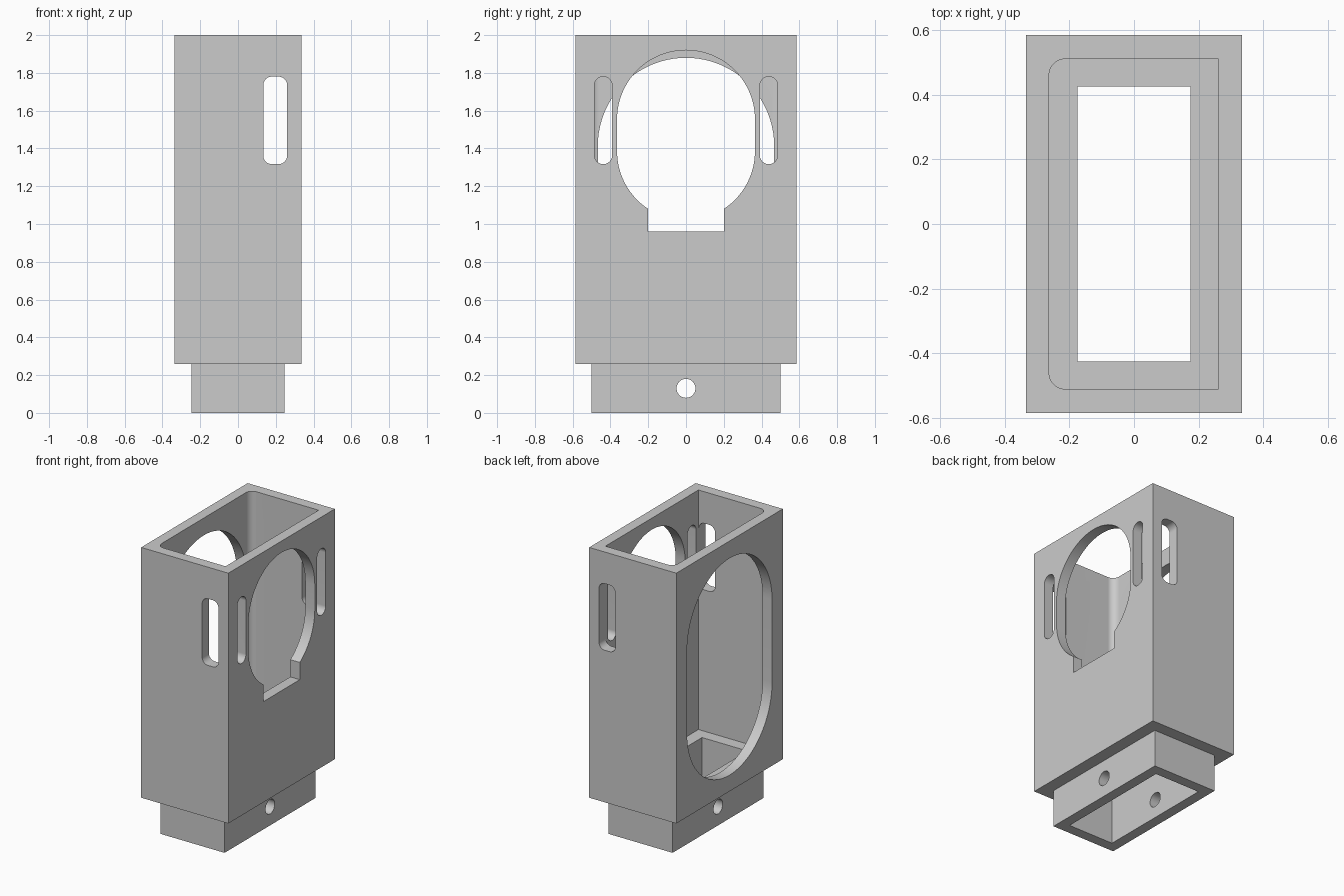
import bpy, bmesh
from math import sin, cos, pi

if "Cube" in bpy.data.objects:
    bpy.data.objects.remove(bpy.data.objects["Cube"], do_unlink=True)

grey = bpy.data.materials.new("plain grey")
grey.use_nodes = True
grey.diffuse_color = (0.6, 0.6, 0.6, 1)
grey.node_tree.nodes["Principled BSDF"].inputs["Base Color"].default_value = (0.6, 0.6, 0.6, 1)


def rounded(u0, u1, v0, v1, radii=(0, 0, 0, 0), steps=20):
    """Rectangle outline; radii run counter-clockwise from the (u1, v1) corner."""
    points = []
    corners = [(u1, v1, -1, -1), (u0, v1, 1, -1), (u0, v0, 1, 1), (u1, v0, -1, 1)]
    for i, ((u, v, su, sv), r) in enumerate(zip(corners, radii)):
        count = steps if r else 0
        for k in range(count + 1):
            a = (i + k / max(count, 1)) * pi / 2
            p = (u + su * r + r * cos(a), v + sv * r + r * sin(a))
            if not points or abs(p[0] - points[-1][0]) + abs(p[1] - points[-1][1]) > 1e-5:
                points.append(p)
    if abs(points[0][0] - points[-1][0]) + abs(points[0][1] - points[-1][1]) < 1e-5:
        points.pop()
    return points


def slot(u0, u1, v0, v1, r=None):
    return rounded(u0, u1, v0, v1, [r or (u1 - u0) / 2] * 4)


def prism(name, outline, axis, lo, hi):
    """Extrude an outline along one axis."""
    place = {"x": lambda u, v, w: (w, u, v),
             "y": lambda u, v, w: (u, w, v),
             "z": lambda u, v, w: (u, v, w)}[axis]
    bm = bmesh.new()
    ends = [[bm.verts.new(place(u, v, w)) for u, v in outline] for w in (lo, hi)]
    for ring in ends:
        bm.faces.new(ring)
    n = len(outline)
    for i in range(n):
        j = (i + 1) % n
        bm.faces.new((ends[0][i], ends[0][j], ends[1][j], ends[1][i]))
    bmesh.ops.recalc_face_normals(bm, faces=bm.faces)
    mesh = bpy.data.meshes.new(name)
    bm.to_mesh(mesh)
    bm.free()
    obj = bpy.data.objects.new(name, mesh)
    bpy.context.collection.objects.link(obj)
    mesh.materials.append(grey)
    return obj


def combine(target, tool, operation):
    mod = target.modifiers.new(tool.name, "BOOLEAN")
    mod.operation, mod.solver, mod.object = operation, "EXACT", tool
    bpy.context.view_layer.objects.active = target
    bpy.ops.object.modifier_apply(modifier=mod.name)
    bpy.data.objects.remove(tool, do_unlink=True)


# Outer box with the narrower plug under it
housing = prism("housing", rounded(-.335, .335, -.585, .585), "z", .26, 2)
combine(housing, prism("plug", rounded(-.247, .247, -.5, .5), "z", 0, .3), "UNION")

cutters = [
    # Open-topped cavity, rounded on its -x corners, and the shaft through the plug
    prism("cavity", rounded(-.263, .262, -.511, .511, (0, .05, .05, 0)), "z", .335, 2.2),
    prism("shaft", rounded(-.175, .175, -.426, .426), "z", -.2, .6),
    # Keyhole in the left wall
    prism("keyhole", slot(-.365, .365, 1.02, 1.92), "x", .1, .5),
    prism("keyhole_notch", rounded(-.2, .2, .96, 1.3), "x", .1, .5),
    # Tall window in the right wall
    prism("tall_window", slot(-.467, .467, .373, 1.88), "x", -.5, -.1),
    # Slot through the front and back walls
    prism("through_slot", slot(.134, .26, 1.317, 1.78, .045), "y", -1, 1),
    # Pin hole across the plug
    prism("pin_hole", slot(-.05, .05, .08, .18), "x", -.5, .5),
]
# Narrow slots beside the keyhole
for side in (-1, 1):
    y = side * .438
    cutters.append(prism("side_slot", slot(y - .047, y + .047, 1.317, 1.78), "x", .1, .5))
for cutter in cutters:
    combine(housing, cutter, "DIFFERENCE")

bpy.ops.object.select_all(action="DESELECT")
housing.select_set(True)
bpy.context.view_layer.objects.active = housing
bpy.ops.object.shade_smooth_by_angle(angle=pi / 6)
